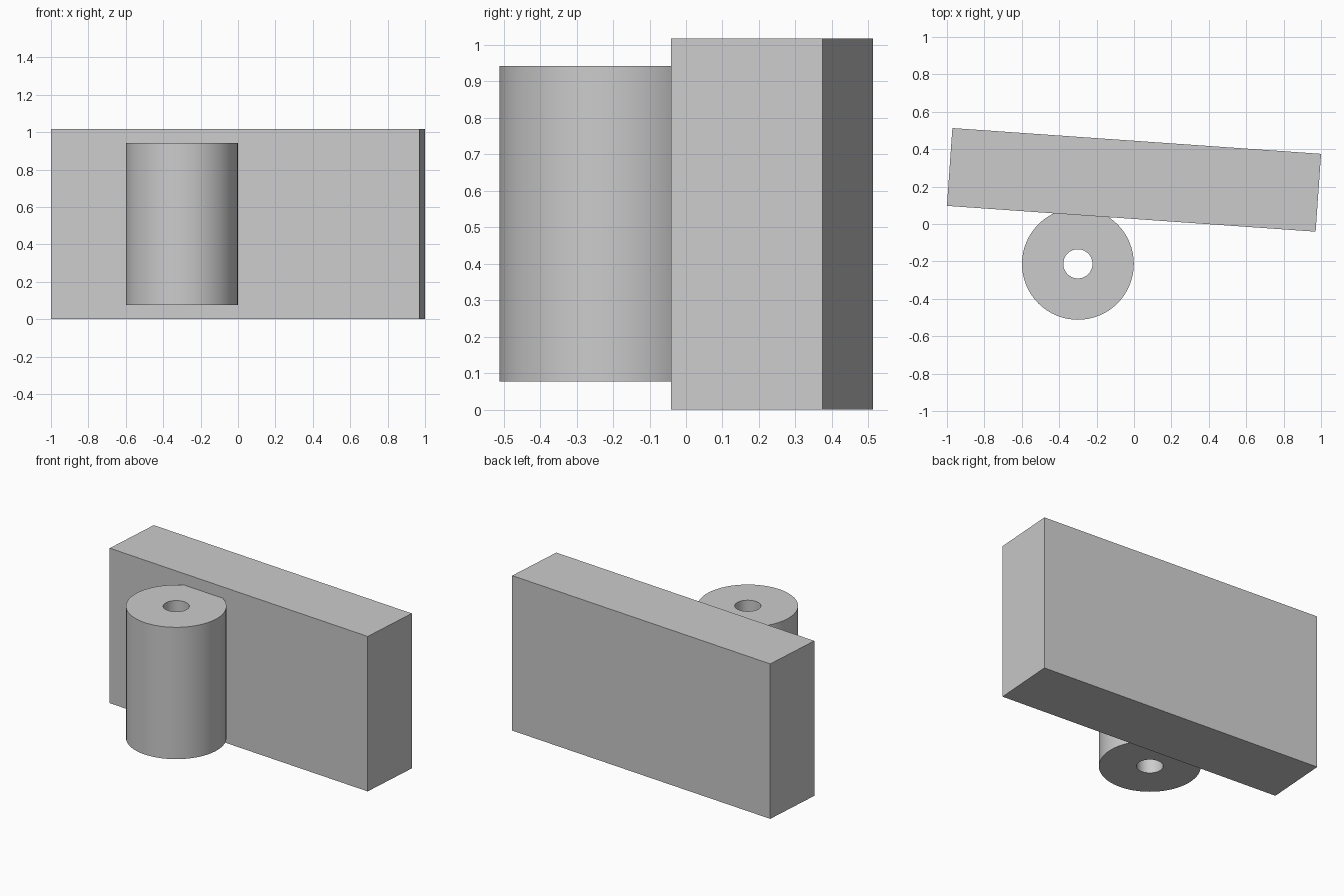
import bpy, bmesh, math
from mathutils import Matrix

if "Cube" in bpy.data.objects:
    bpy.data.objects.remove(bpy.data.objects["Cube"])


def make_object(name, bm):
    bmesh.ops.recalc_face_normals(bm, faces=bm.faces)
    mesh = bpy.data.meshes.new(name)
    bm.to_mesh(mesh)
    bm.free()
    obj = bpy.data.objects.new(name, mesh)
    bpy.context.collection.objects.link(obj)
    return obj


# Upright slab, turned slightly about z
HEIGHT = 1.018
bm = bmesh.new()
bmesh.ops.create_cube(bm, size=1.0, matrix=Matrix.Diagonal((1.976, 0.417, HEIGHT, 1)))
slab = make_object("slab", bm)
slab.location = (0, 0.236, HEIGHT / 2)
slab.rotation_euler.z = math.radians(-4.0)

# Thick tube with a through bore, its back sunk into the slab
SIDES, OUTER, BORE, BOTTOM, TOP = 64, 0.299, 0.078, 0.077, 0.943
profile = [(BORE, BOTTOM), (OUTER, BOTTOM), (OUTER, TOP), (BORE, TOP)]
bm = bmesh.new()
rings = [[bm.verts.new((r * math.cos(a), r * math.sin(a), z))
          for a in (2 * math.pi * i / SIDES for i in range(SIDES))]
         for r, z in profile]
for k, ring in enumerate(rings):
    above = rings[(k + 1) % len(rings)]
    for i in range(SIDES):
        j = (i + 1) % SIDES
        bm.faces.new((ring[i], ring[j], above[j], above[i]))
tube = make_object("tube", bm)
tube.location = (-0.30, -0.213, 0)

# Smooth the round walls, keep the rims sharp
bpy.context.view_layer.objects.active = tube
tube.select_set(True)
bpy.ops.object.shade_smooth_by_angle(angle=math.radians(30))
